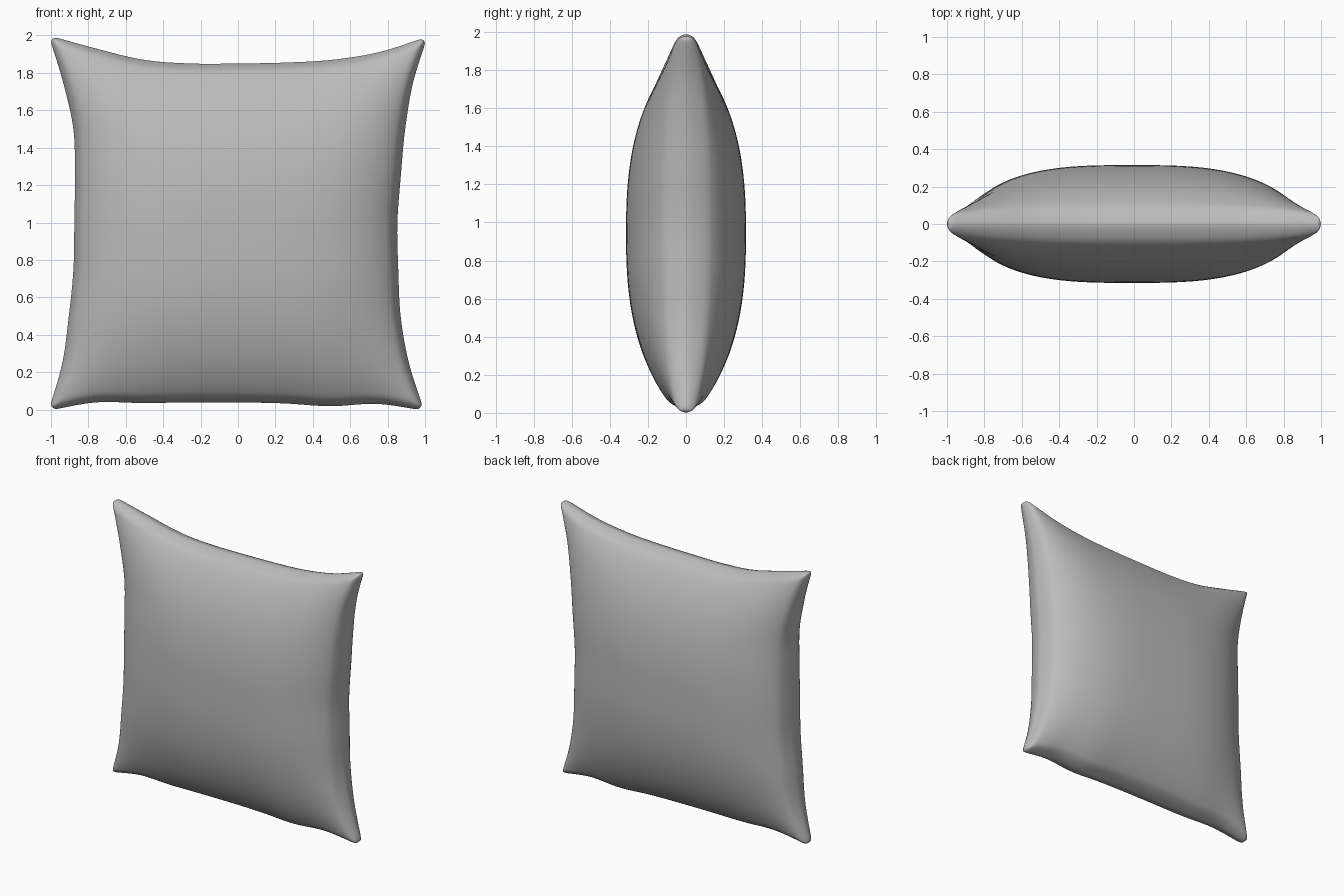
import bpy, bmesh, math

if "Cube" in bpy.data.objects:
    bpy.data.objects.remove(bpy.data.objects["Cube"])

# Outline samples, evenly spaced along each side of the cushion
TOP = [2.0, 1.93, 1.87, 1.85, 1.85, 1.855, 1.87, 1.912, 1.993]
BOTTOM = [-.005, .038, .035, .038, .038, .033, .018, .03, -.005]
LEFT = [-1.012, -.94, -.905, -.88, -.875, -.872, -.88, -.935, -1.012]
RIGHT = [.995, .915, .87, .857, .852, .87, .893, .935, 1.012]
N = 64          # grid divisions
R = 0.05        # rim radius


def curve(p, t):
    """Smooth interpolation of a side, t from -1 to 1."""
    s = (t + 1) / 2 * (len(p) - 1)
    i = max(0, min(int(s), len(p) - 2))
    f = s - i
    a = p[i - 1] if i else 2 * p[0] - p[1]
    d = p[i + 2] if i + 2 < len(p) else 2 * p[-1] - p[-2]
    b, c = p[i], p[i + 1]
    return b + .5 * f * (c - a + f * (2 * a - 5 * b + 4 * c - d + f * (3 * (b - c) + d - a)))


def cushion_point(u, v, side):
    # round the corners and the rim
    cu = max(abs(u) - (1 - R), 0) / R
    cv = max(abs(v) - (1 - R), 0) / R
    rim = .045 * math.sqrt(max(0, 1 - max(cu, cv) ** 2))
    if cu and cv:
        u = math.copysign(1 - R + R * cu * math.sqrt(1 - cv * cv / 2), u)
        v = math.copysign(1 - R + R * cv * math.sqrt(1 - cu * cu / 2), v)
    a, b = (u + 1) / 2, (v + 1) / 2
    x = curve(LEFT, v) * (1 - a) + curve(RIGHT, v) * a
    z = curve(BOTTOM, u) * (1 - b) + curve(TOP, u) * b
    # stuffed bulge
    puff = max(0, 1 - abs(u) ** 3) ** .6 * max(0, 1 - abs(v) ** 2.5) ** .75
    edge = rim / .045
    return x, side * (rim + .27 * puff * edge), z


# Cushion: front and back sheets sharing the rim
bm = bmesh.new()
ts = [-math.cos(math.pi * i / N) for i in range(N + 1)]
sheets = {}
for side in (-1, 1):
    for i, u in enumerate(ts):
        for j, v in enumerate(ts):
            on_rim = i in (0, N) or j in (0, N)
            if on_rim and side == 1:
                sheets[side, i, j] = sheets[-1, i, j]
            else:
                sheets[side, i, j] = bm.verts.new(cushion_point(u, v, side))
    for i in range(N):
        for j in range(N):
            q = [sheets[side, a, b] for a, b in ((i, j), (i + 1, j), (i + 1, j + 1), (i, j + 1))]
            bm.faces.new(q if side == -1 else q[::-1])
for f in bm.faces:
    f.smooth = True
me = bpy.data.meshes.new("cushion")
bm.to_mesh(me)
bm.free()
ob = bpy.data.objects.new("cushion", me)
bpy.context.collection.objects.link(ob)

# Plain grey fabric
mat = bpy.data.materials.new("grey fabric")
mat.diffuse_color = (.5, .5, .5, 1)
mat.use_nodes = True
mat.node_tree.nodes["Principled BSDF"].inputs["Base Color"].default_value = mat.diffuse_color
me.materials.append(mat)
